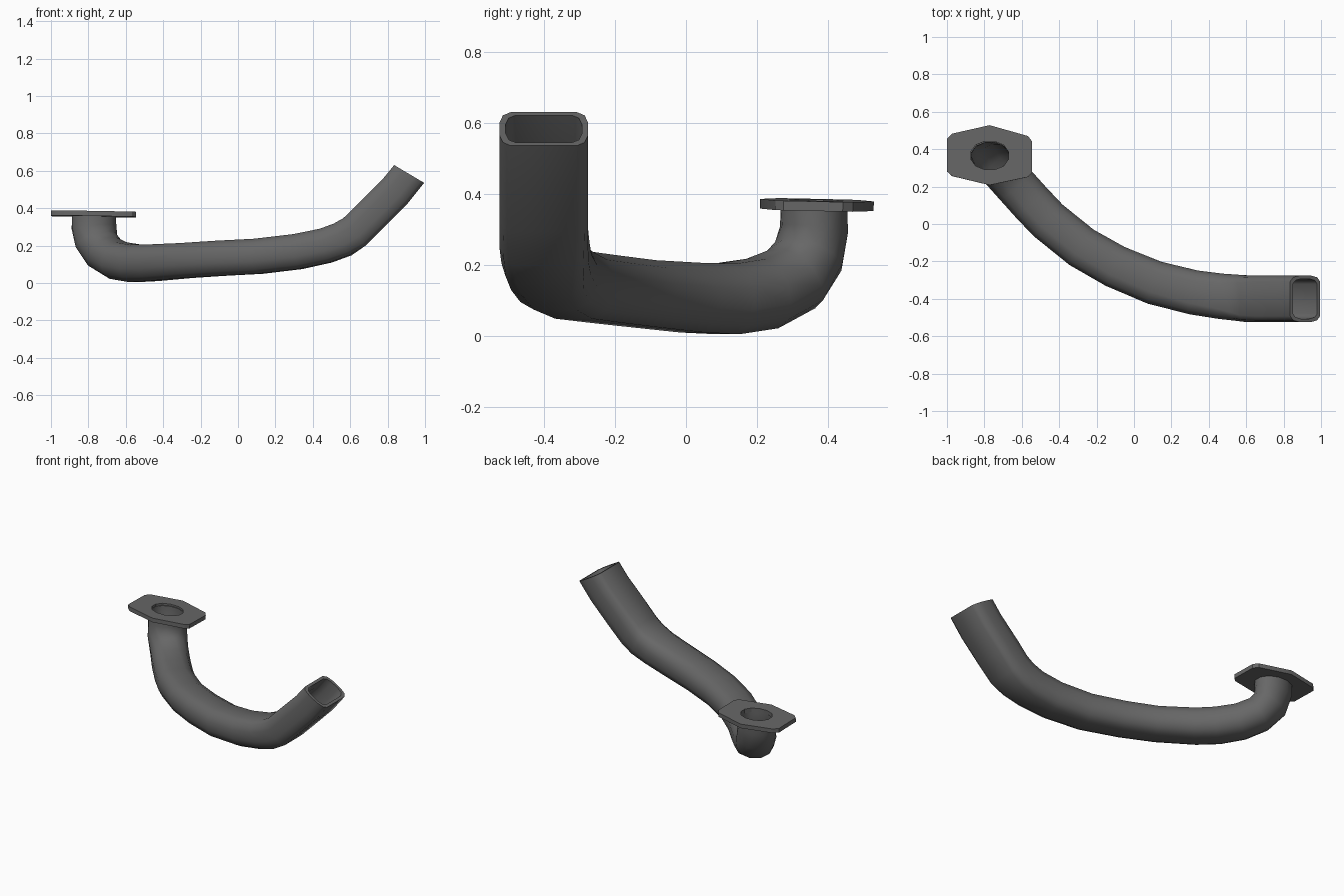
import bpy, bmesh, math
from mathutils import Vector

if "Cube" in bpy.data.objects:
    bpy.data.objects.remove(bpy.data.objects["Cube"])

metal = bpy.data.materials.new("dark grey metal")
metal.diffuse_color = (0.135, 0.135, 0.135, 1)
metal.use_nodes = True
metal.node_tree.nodes["Principled BSDF"].inputs["Base Color"].default_value = metal.diffuse_color

# Pipe stations: x, y, z, half width, half height, roundness blend (0 oval, 1 rounded box), side angle
PATH = [
    (-0.77, 0.36, 0.37, .122, .096, 0, 0),
    (-0.77, 0.36, 0.30, .122, .097, 0, 5),
    (-0.757, 0.344, 0.225, .12, .10, 0, 20),
    (-0.712, 0.297, 0.16, .117, .102, .1, 36),
    (-0.64, 0.215, 0.12, .117, .103, .2, 43),
    (-0.55, 0.115, 0.105, .117, .102, .3, None),
    (-0.46, 0.02, 0.108, .117, .10, .3, None),
    (-0.28, -0.125, 0.12, .117, .096, .3, None),
    (-0.10, -0.227, 0.132, .118, .096, .35, None),
    (0.11, -0.314, 0.143, .12, .096, .4, None),
    (0.32, -0.366, 0.168, .121, .096, .5, None),
    (0.47, -0.387, 0.20, .123, .095, .6, None),
    (0.56, -0.395, 0.233, .124, .095, .8, None),
    (0.625, -0.40, 0.275, .125, .095, .9, 90),
    (0.71, -0.40, 0.36, .125, .094, 1, 90),
    (0.84, -0.40, 0.49, .125, .093, 1, 90),
    (0.915, -0.40, 0.583, .125, .093, 1, 90),
]
OVAL = [(.966, .26), (.72, .72), (.26, .966)]
BOX = [(1, .35), (.92, .8), (.74, 1)]
WALL = 0.018


def section(a, b, k):
    """Twelve-sided outline, one quarter mirrored into four."""
    q = [((o[0] * (1 - k) + r[0] * k) * a, (o[1] * (1 - k) + r[1] * k) * b) for o, r in zip(OVAL, BOX)]
    half = q + [(-x, y) for x, y in reversed(q)]
    return half + [(-x, -y) for x, y in half]


def ring(bm, i, inset):
    x, y, z, a, b, k, ang = PATH[i]
    pts = [Vector(p[:3]) for p in PATH]
    if i == len(PATH) - 1:
        t = Vector((.51, 0, .86))
    elif i == 0:
        t = Vector((0, 0, -1))
    else:
        t = (pts[i + 1] - pts[i]).normalized() + (pts[i] - pts[i - 1]).normalized()
    t.normalize()
    if ang is None:
        u = Vector((-t.y, t.x, 0))
    else:
        u = Vector((math.cos(math.radians(ang)), math.sin(math.radians(ang)), 0))
    u = (u - t * u.dot(t)).normalized()
    v = t.cross(u)
    return [bm.verts.new(pts[i] + u * p + v * q) for p, q in section(a - inset, b - inset, k)]


def bridge(bm, r0, r1):
    n = len(r0)
    for j in range(n):
        bm.faces.new((r0[j], r0[(j + 1) % n], r1[(j + 1) % n], r1[j]))


def smooth(ob, angle):
    bpy.ops.object.select_all(action='DESELECT')
    ob.select_set(True)
    bpy.context.view_layer.objects.active = ob
    bpy.ops.object.shade_smooth_by_angle(angle=math.radians(angle))


# Hollow bent pipe: outer skin, inner skin, end rims
bm = bmesh.new()
outer = [ring(bm, i, 0) for i in range(len(PATH))]
inner = [ring(bm, i, WALL) for i in range(len(PATH))]
loop = outer + inner[::-1]
for r0, r1 in zip(loop, loop[1:] + loop[:1]):
    bridge(bm, r0, r1)
bmesh.ops.recalc_face_normals(bm, faces=bm.faces)
me = bpy.data.meshes.new("bent_pipe")
bm.to_mesh(me)
bm.free()
pipe = bpy.data.objects.new("bent_pipe", me)
bpy.context.collection.objects.link(pipe)
me.materials.append(metal)
smooth(pipe, 40)

# Flange plate with an oval hole, slightly tilted
cu = bpy.data.curves.new("flange_plate", 'CURVE')
cu.dimensions = '2D'
cu.fill_mode = 'BOTH'
cu.extrude = 0.0135
outline = [(-.228, .09), (-.2, .117), (0, .162), (.205, .104), (.227, .075),
           (.227, -.092), (.205, -.115), (0, -.158), (-.2, -.11), (-.228, -.085)]
for pts in (outline, section(.122 - WALL, .096 - WALL, 0)):
    s = cu.splines.new('POLY')
    s.points.add(len(pts) - 1)
    for p, (x, y) in zip(s.points, pts):
        p.co = (x, y, 0, 1)
    s.use_cyclic_u = True
flange = bpy.data.objects.new("flange_plate", cu)
bpy.context.collection.objects.link(flange)
flange.location = (-0.772, 0.366, 0.369)
flange.rotation_euler = (-0.022, 0.016, 0)
bpy.ops.object.select_all(action='DESELECT')
flange.select_set(True)
bpy.context.view_layer.objects.active = flange
bpy.ops.object.convert(target='MESH')
flange = bpy.context.view_layer.objects.active
flange.data.materials.clear()
flange.data.materials.append(metal)
smooth(flange, 30)
